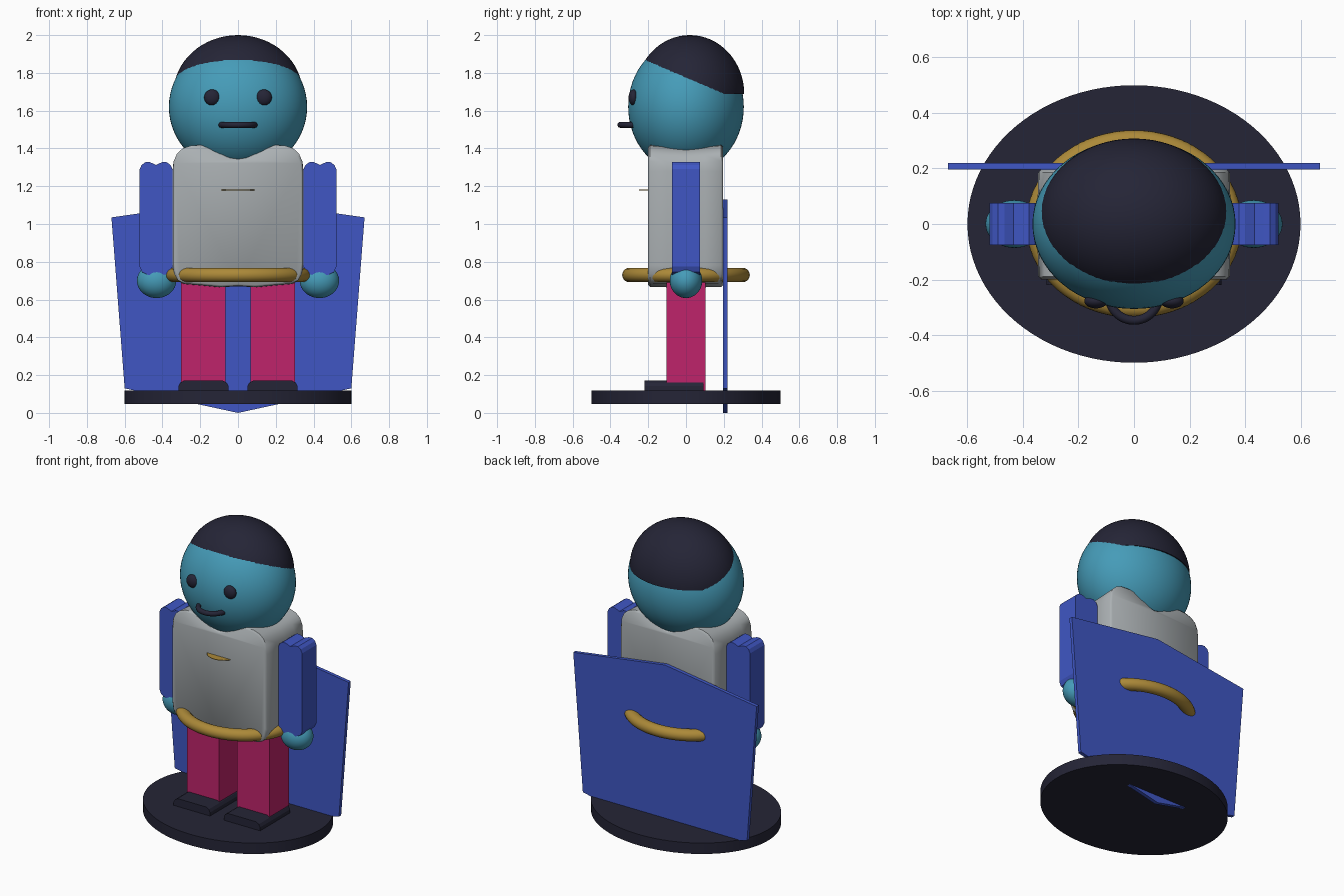
import bpy, bmesh, math
from mathutils import Matrix

if "Cube" in bpy.data.objects:
    bpy.data.objects.remove(bpy.data.objects["Cube"])


def material(name, rgb):
    m = bpy.data.materials.new(name)
    m.diffuse_color = (*rgb, 1)
    m.use_nodes = True
    m.node_tree.nodes["Principled BSDF"].inputs["Base Color"].default_value = m.diffuse_color
    return m


BLUE = material("cloth_blue", (0.050, 0.094, 0.55))
TEAL = material("skin_teal", (0.06, 0.33, 0.48))
GREY = material("shirt_grey", (0.41, 0.44, 0.455))
GOLD = material("gold", (0.41, 0.25, 0.04))
PINK = material("trouser_pink", (0.52, 0.017, 0.145))
DARK = material("dark_navy", (0.018, 0.018, 0.037))


def finish(bm, name, mat, smooth=None):
    bmesh.ops.recalc_face_normals(bm, faces=bm.faces)
    me = bpy.data.meshes.new(name)
    bm.to_mesh(me)
    bm.free()
    me.materials.append(mat)
    ob = bpy.data.objects.new(name, me)
    bpy.context.collection.objects.link(ob)
    if smooth:
        bpy.ops.object.select_all(action='DESELECT')
        ob.select_set(True)
        bpy.context.view_layer.objects.active = ob
        bpy.ops.object.shade_smooth_by_angle(angle=math.radians(smooth))
    return ob


def ellipsoid(name, mat, loc, radii, cut_z=None):
    bm = bmesh.new()
    bmesh.ops.create_uvsphere(bm, u_segments=64, v_segments=32, radius=1,
                              matrix=Matrix.Translation(loc) @ Matrix.Diagonal((*radii, 1)))
    if cut_z is not None:
        bmesh.ops.bisect_plane(bm, geom=bm.verts[:] + bm.edges[:] + bm.faces[:],
                               plane_co=(0, 0, cut_z), plane_no=(0, 0, -1), clear_outer=True)
        bmesh.ops.holes_fill(bm, edges=[e for e in bm.edges if e.is_boundary])
    return finish(bm, name, mat, 40)


def disc(name, mat, loc, rx, ry, height):
    bm = bmesh.new()
    bmesh.ops.create_cone(bm, cap_ends=True, segments=96, radius1=1, radius2=1, depth=1,
                          matrix=Matrix.Translation(loc) @ Matrix.Diagonal((rx, ry, height, 1)))
    return finish(bm, name, mat, 40)


def ring(name, mat, loc, major, minor, sx=1.0):
    bm = bmesh.new()
    n, k = 72, 20
    rows = []
    for i in range(n):
        a = 2 * math.pi * i / n
        row = []
        for j in range(k):
            b = 2 * math.pi * j / k
            r = major + minor * math.cos(b)
            row.append(bm.verts.new((loc[0] + sx * r * math.cos(a), loc[1] + r * math.sin(a),
                                     loc[2] + minor * math.sin(b))))
        rows.append(row)
    for i in range(n):
        for j in range(k):
            p, q, j2 = rows[i], rows[(i + 1) % n], (j + 1) % k
            bm.faces.new((p[j], q[j], q[j2], p[j2]))
    return finish(bm, name, mat, 60)


def loft(name, mat, profile, slices, centre=(0, 0), smooth=None):
    """Stack copies of an (x, z) outline along y; each slice is (y, inset, dip of the top)."""
    bm = bmesh.new()
    cx, cz = centre
    rows = []
    for y, inset, dip in slices:
        row = []
        for x, z in profile:
            nx = x - math.copysign(inset, x - cx) if abs(x - cx) > 0.02 else x
            nz = z - math.copysign(inset, z - cz)
            row.append(bm.verts.new((nx, y, nz - (dip if z > cz + 0.3 else 0))))
        rows.append(row)
    n = len(profile)
    for a, b in zip(rows, rows[1:]):
        for i in range(n):
            bm.faces.new((a[i], a[(i + 1) % n], b[(i + 1) % n], b[i]))
    bm.faces.new(rows[0])
    bm.faces.new(rows[-1])
    return finish(bm, name, mat, smooth)


def mirrored(half):
    """Complete an outline given for x >= 0, listed from top to bottom."""
    return half + [(-x, z) for x, z in reversed(half) if x > 0]


def slab(y0, y1):
    return [(y0, 0, 0), (y1, 0, 0)]


# Stand
disc("stand", DARK, (0, 0, 0.083), 0.6, 0.5, 0.072)

# Cape: thin six-sided sheet
loft("cape", BLUE, mirrored([(0, 1.13), (0.67, 1.035), (0.6, 0.13), (0, 0.0)]), slab(0.197, 0.22))

# Torso: rounded block with two shoulder humps and a neck hollow
torso = mirrored([(0, 1.345), (0.05, 1.355), (0.10, 1.382), (0.15, 1.41), (0.20, 1.42),
                  (0.25, 1.417), (0.295, 1.402), (0.325, 1.375), (0.342, 1.335), (0.347, 1.28),
                  (0.347, 0.78), (0.34, 0.735), (0.32, 0.70), (0.285, 0.682), (0.2, 0.675),
                  (0.1, 0.665), (0, 0.67)])
loft("torso", GREY, torso, [(-0.2, 0.012, 0), (-0.19, 0.002, 0), (-0.1, 0, 0.010), (0, 0, 0.016),
                            (0.1, 0, 0.010), (0.186, 0.002, 0), (0.196, 0.012, 0)], (0, 1.0), 50)

# Belt ring and flat chest badge
ring("belt", GOLD, (0, 0, 0.73), 0.30, 0.038, 1.15)
disc("chest_badge", GOLD, (0, -0.15, 1.18), 0.10, 0.10, 0.003)

# Arms, hands, legs and shoes on both sides
arm = [(0.347, 1.29), (0.358, 1.313), (0.378, 1.327), (0.402, 1.327), (0.434, 1.313),
       (0.466, 1.327), (0.490, 1.327), (0.510, 1.313), (0.521, 1.29),
       (0.521, 0.775), (0.508, 0.745), (0.475, 0.73), (0.393, 0.73), (0.360, 0.745), (0.347, 0.775)]
leg = [(0.066, 0.70), (0.302, 0.70), (0.302, 0.118), (0.066, 0.118)]
shoe = [(0.050, 0.115), (0.050, 0.142), (0.060, 0.160), (0.080, 0.171),
        (0.286, 0.171), (0.306, 0.160), (0.316, 0.142), (0.316, 0.115)]
for side, s in (("right", 1), ("left", -1)):
    def flip(outline):
        return [(s * x, z) for x, z in outline]
    loft(side + "_arm", BLUE, flip(arm), slab(-0.075, 0.075))
    ellipsoid(side + "_hand", TEAL, (s * 0.431, 0, 0.70), (0.104, 0.086, 0.092))
    loft(side + "_leg", PINK, flip(leg), slab(-0.103, 0.103))
    loft(side + "_shoe", DARK, flip(shoe), slab(-0.22, 0.093))
    ellipsoid(side + "_eye", DARK, (s * 0.137, -0.278, 1.67), (0.042, 0.026, 0.042))

# Head, hair cap and smiling mouth
ellipsoid("head", TEAL, (0, 0, 1.62), (0.366, 0.306, 0.35))
ellipsoid("hair", DARK, (0, 0.02, 1.69), (0.342, 0.288, 0.31), cut_z=1.688)
ring("mouth", DARK, (0, -0.257, 1.525), 0.09, 0.016)
